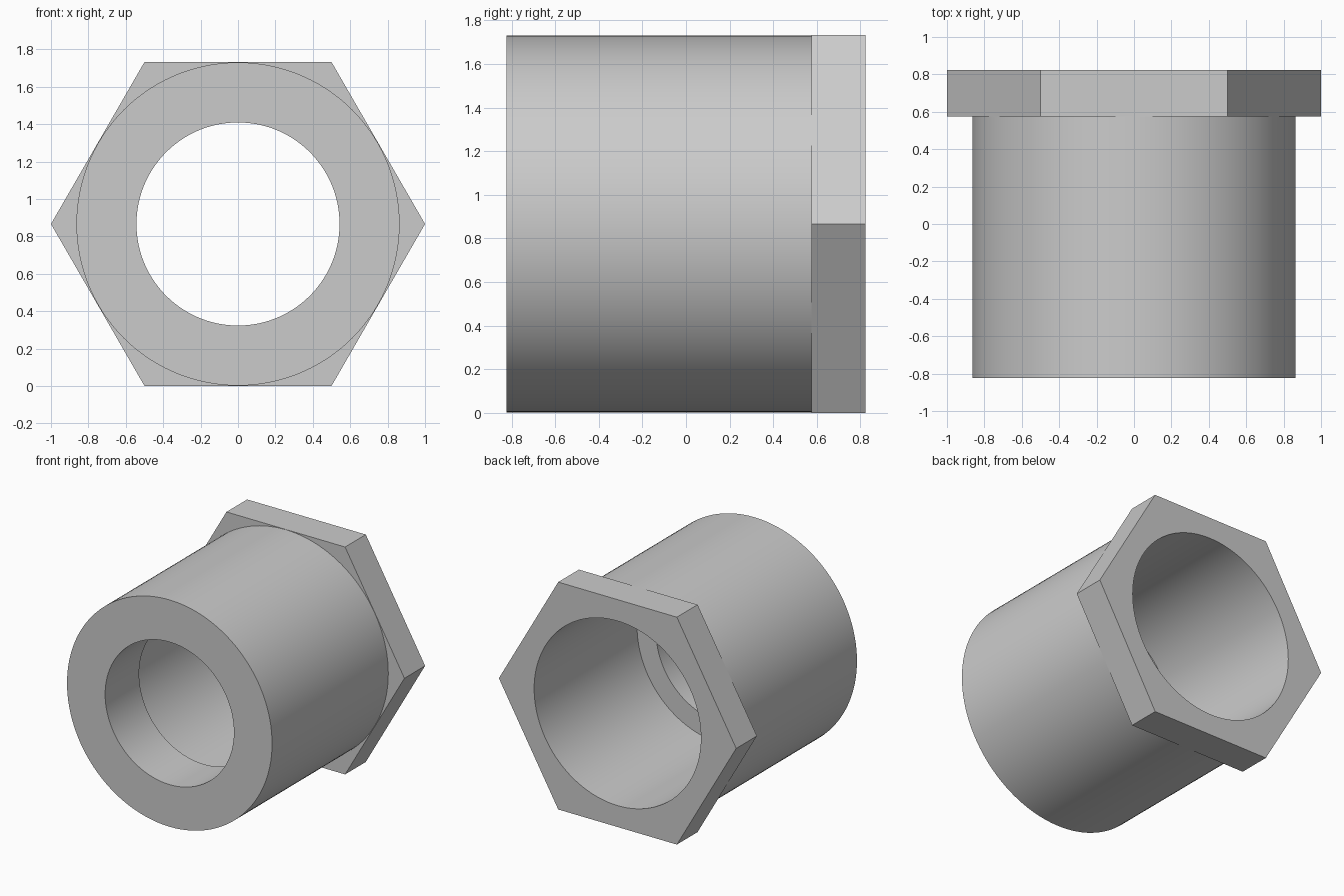
import bpy
import bmesh
from math import cos, sin, pi, radians

if "Cube" in bpy.data.objects:
    bpy.data.objects.remove(bpy.data.objects["Cube"], do_unlink=True)

SEGMENTS = 120           # multiple of six, so the hex corners fall on vertices
APOTHEM = cos(pi / 6)    # hexagon with a corner radius of 1
HEX = None               # marks a ring that follows the hexagon

grey = bpy.data.materials.new("plain grey")
grey.use_nodes = True
colour = (0.6, 0.6, 0.6, 1)
grey.diffuse_color = colour
grey.node_tree.nodes["Principled BSDF"].inputs["Base Color"].default_value = colour


def hex_radius(angle):
    return APOTHEM / cos(angle % (pi / 3) - pi / 6)


def add_ring(bm, radius, y):
    ring = []
    for i in range(SEGMENTS):
        a = 2 * pi * i / SEGMENTS
        r = hex_radius(a) if radius is HEX else radius
        ring.append(bm.verts.new((r * cos(a), y, APOTHEM + r * sin(a))))
    return ring


def ring_solid(name, profile):
    """Join the rings of a closed (radius, y) profile into one solid."""
    bm = bmesh.new()
    rings = [add_ring(bm, r, y) for r, y in profile]
    for a, b in zip(rings, rings[1:] + rings[:1]):
        for i in range(SEGMENTS):
            j = (i + 1) % SEGMENTS
            bm.faces.new((a[i], a[j], b[j], b[i]))
    bmesh.ops.recalc_face_normals(bm, faces=bm.faces[:])
    mesh = bpy.data.meshes.new(name)
    bm.to_mesh(mesh)
    bm.free()
    mesh.materials.append(grey)
    obj = bpy.data.objects.new(name, mesh)
    bpy.context.collection.objects.link(obj)
    bpy.ops.object.select_all(action="DESELECT")
    obj.select_set(True)
    bpy.context.view_layer.objects.active = obj
    bpy.ops.object.shade_smooth_by_angle(angle=radians(25))
    return obj


FRONT, STEP, COLLAR, BACK = -0.824, -0.415, 0.575, 0.824
BODY, SMALL_BORE, LARGE_BORE = 0.864, 0.543, 0.703

# Round sleeve with a stepped bore and a hexagonal flange at the back
ring_solid("hex_flange_bushing", [
    (BODY, FRONT), (BODY, COLLAR),            # sleeve
    (HEX, COLLAR), (HEX, BACK),               # flange
    (LARGE_BORE, BACK), (LARGE_BORE, STEP),   # wide bore
    (SMALL_BORE, STEP), (SMALL_BORE, FRONT),  # narrow bore
])
